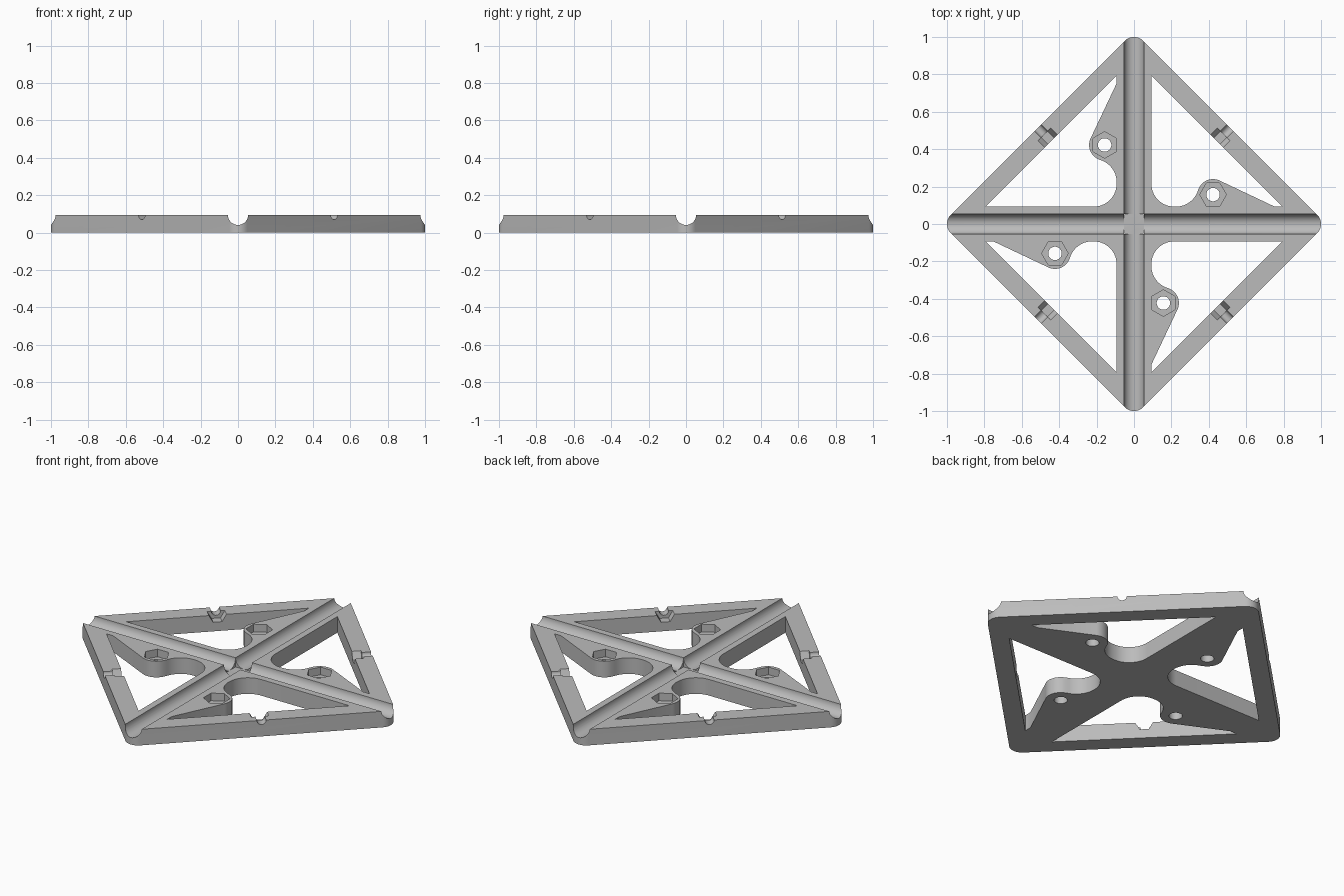
import bpy
import bmesh
from math import radians, cos, sin, pi, sqrt
from mathutils import Matrix

if "Cube" in bpy.data.objects:
    bpy.data.objects.remove(bpy.data.objects["Cube"], do_unlink=True)

TOP = 0.095        # plate thickness
EDGE = 1.029       # outer sides follow |x| + |y| = EDGE
INNER = 0.887      # inner sides of the rim
ARM = 0.093        # half width of the cross arms
BOSS = (0.4225, 0.157)

grey = bpy.data.materials.new("plain grey")
grey.use_nodes = True
COLOUR = (0.5, 0.5, 0.5, 1)
grey.diffuse_color = COLOUR
grey.node_tree.nodes["Principled BSDF"].inputs["Base Color"].default_value = COLOUR


def arc(cx, cy, r, start, end, n):
    angles = [radians(start + (end - start) * i / n) for i in range(n + 1)]
    return [(cx + r * cos(a), cy + r * sin(a)) for a in angles]


def prism(name, points, low, high, matrix=Matrix()):
    """Extrude a flat profile from low to high along z, then place it."""
    bm = bmesh.new()
    face = bm.faces.new([bm.verts.new((x, y, low)) for x, y in points])
    out = bmesh.ops.extrude_face_region(bm, geom=[face])
    moved = [v for v in out["geom"] if isinstance(v, bmesh.types.BMVert)]
    bmesh.ops.translate(bm, verts=moved, vec=(0, 0, high - low))
    bmesh.ops.recalc_face_normals(bm, faces=bm.faces)
    bm.transform(matrix)
    mesh = bpy.data.meshes.new(name)
    bm.to_mesh(mesh)
    bm.free()
    mesh.materials.append(grey)
    obj = bpy.data.objects.new(name, mesh)
    bpy.context.collection.objects.link(obj)
    return obj


def cut(name, points, low, high, matrix=Matrix()):
    """Subtract a prism from the plate."""
    cutter = prism(name, points, low, high, matrix)
    mod = frame.modifiers.new(name, "BOOLEAN")
    mod.operation = "DIFFERENCE"
    mod.solver = "EXACT"
    mod.object = cutter
    bpy.ops.object.modifier_apply(modifier=mod.name)
    bpy.data.objects.remove(cutter, do_unlink=True)


# Diamond plate with rounded corners
corner = 0.07
outline = []
for q in range(4):
    a = q * pi / 2
    reach = EDGE - corner * sqrt(2)
    outline += arc(reach * cos(a), reach * sin(a), corner, q * 90 - 45, q * 90 + 45, 12)
frame = prism("cross_brace_frame", outline, 0, TOP)
bpy.context.view_layer.objects.active = frame
frame.select_set(True)

# Window profile: arm fillet, blend into the screw boss, taper to the rim
fillet = 0.122
centre = ARM + fillet
window = [(ARM, INNER - ARM)]
window += arc(centre, centre, fillet, 180, 270, 14)
window += arc(centre + 0.01, centre, fillet, 270, 343.7, 12)
window += arc(*BOSS, 0.083, 163.7, 64.2, 16)[1:]
window += [(0.752, ARM), (INNER - ARM, ARM)]

# Lying prisms: profile x runs sideways, profile y runs up, z runs along the arm
lying = Matrix(((0, 0, 1, 0), (1, 0, 0, 0), (0, 1, 0, TOP), (0, 0, 0, 1)))
groove = arc(0, 0, 0.054, 180, 360, 28) + [(0.054, 0.1), (-0.054, 0.1)]
bolt = arc(0, 0, 0.025, 180, 360, 14) + [(0.025, 0.1), (-0.025, 0.1)]
nut = arc(0, 0, 0.048, 180, 360, 3) + [(0.048, 0.1), (-0.048, 0.1)]

for q in range(4):
    turn = Matrix.Rotation(q * pi / 2, 4, "Z")
    diagonal = Matrix.Rotation(q * pi / 2 + pi / 4, 4, "Z")
    cut("window", window, -0.1, 0.2, turn)
    # Screw hole with hexagonal pocket
    cut("screw_hole", arc(*BOSS, 0.036, 0, 345, 23), -0.1, 0.2, turn)
    cut("hex_pocket", arc(*BOSS, 0.071, 0, 300, 5), 0.05, 0.2, turn)
    # Bolt channel and nut slot in the rim
    cut("bolt_channel", bolt, INNER / sqrt(2) - 0.05, 0.8, diagonal @ lying)
    cut("nut_slot", nut, INNER / sqrt(2) - 0.05, 0.677, diagonal @ lying)

# Crossing rod grooves with a square recess in the middle
for q in range(2):
    cut("rod_groove", groove, -1.2, 1.2, Matrix.Rotation(q * pi / 2, 4, "Z") @ lying)
side = 0.054
cut("centre_recess", [(-side, -side), (side, -side), (side, side), (-side, side)], TOP - side, 0.2)

bpy.ops.object.shade_smooth_by_angle(angle=radians(30))
